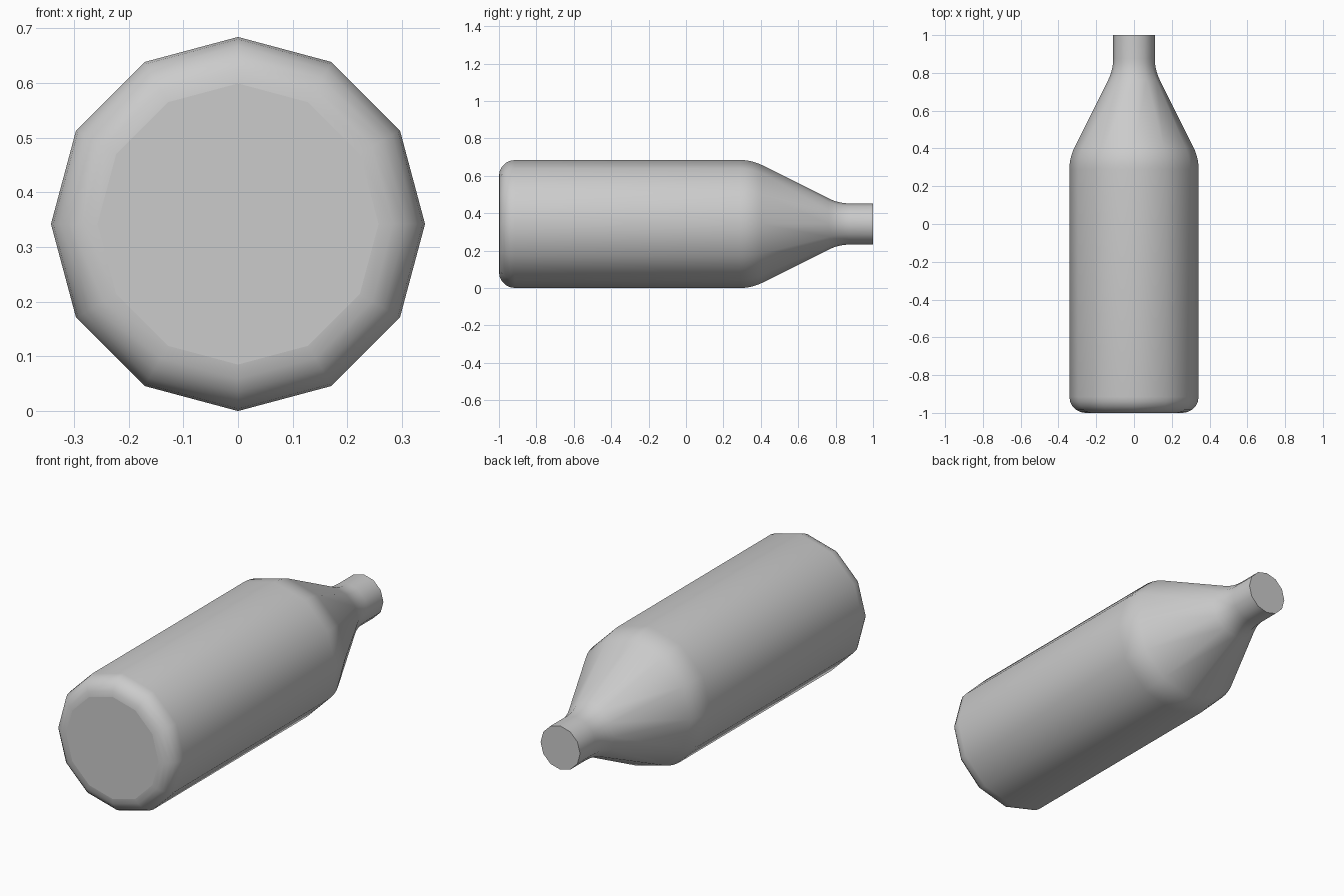
import bpy, bmesh
from math import pi, sin, cos

if "Cube" in bpy.data.objects:
    bpy.data.objects.remove(bpy.data.objects["Cube"])

SIDES = 12
R, NECK = 0.342, 0.11


def bend(a, b, c, n):
    """Rounded corner from a to c, with the sharp corner at b."""
    pts = []
    for i in range(n + 1):
        t = i / n
        pts.append(tuple((1 - t) ** 2 * p + 2 * t * (1 - t) * q + t * t * s
                         for p, q, s in zip(a, b, c)))
    return pts


# Profile as (radius, y): rounded base, body, shoulder, neck
f = 0.085
profile = [(R - f + f * sin(i * pi / 10), -1 + f - f * cos(i * pi / 10)) for i in range(6)]
profile += bend((R, 0.29), (R, 0.352), (0.314, 0.408), 5)
profile += bend((0.137, 0.762), (NECK, 0.816), (NECK, 0.876), 5)
profile.append((NECK, 1.0))

# Rings lofted along y
bm = bmesh.new()
rings = [[bm.verts.new((r * sin(2 * pi * k / SIDES), y, R + r * cos(2 * pi * k / SIDES)))
          for k in range(SIDES)] for r, y in profile]
for a, b in zip(rings, rings[1:]):
    for k in range(SIDES):
        j = (k + 1) % SIDES
        bm.faces.new((a[k], a[j], b[j], b[k])).smooth = True

# Flat end caps with crisp rims
for ring in (rings[0], rings[-1]):
    cap = bm.faces.new(ring)
    for e in cap.edges:
        e.smooth = False
bmesh.ops.recalc_face_normals(bm, faces=bm.faces)

mesh = bpy.data.meshes.new("bottle")
bm.to_mesh(mesh)
bm.free()
bottle = bpy.data.objects.new("bottle", mesh)
bpy.context.collection.objects.link(bottle)
